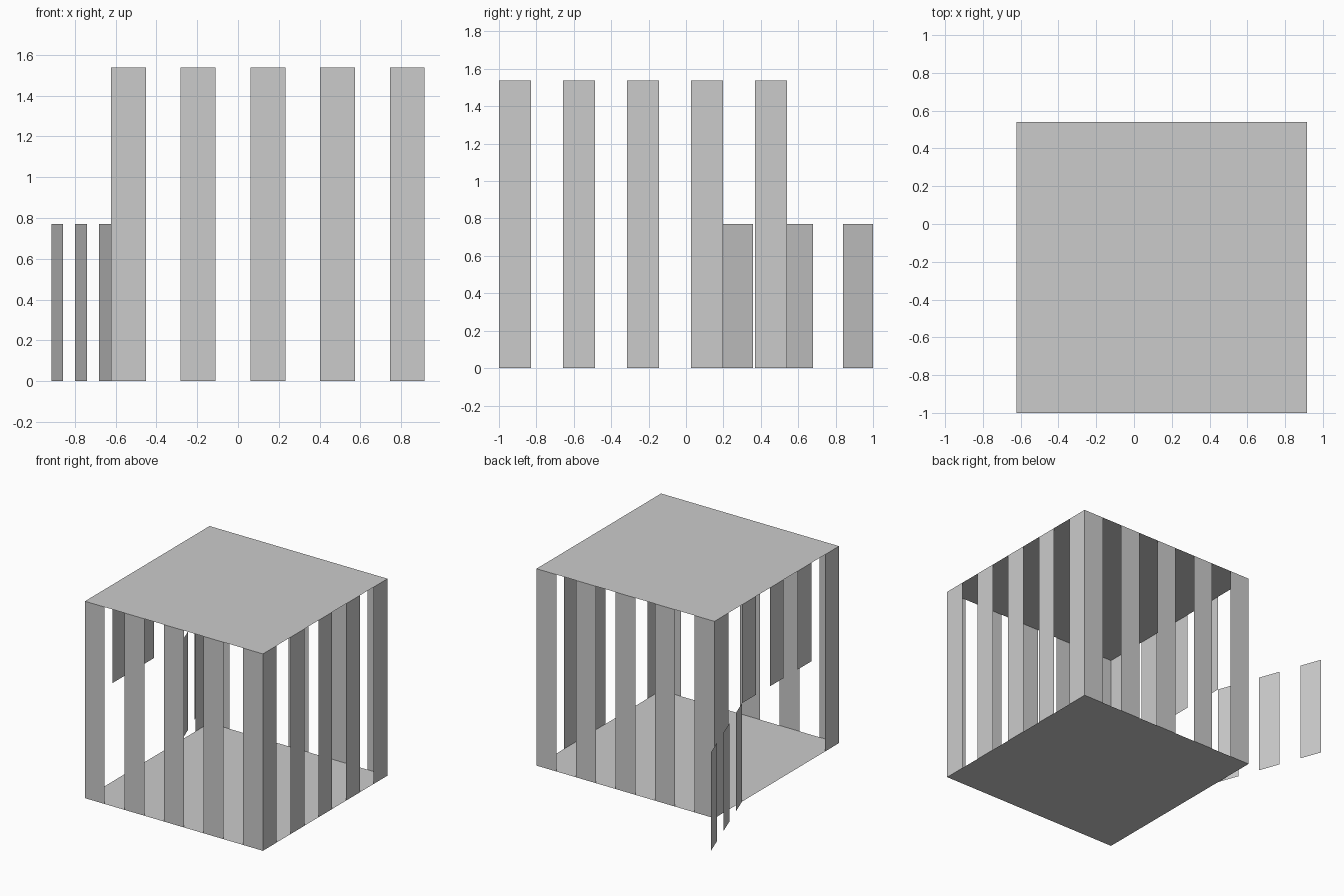
import bpy
import math
from mathutils import Vector

if "Cube" in bpy.data.objects:
    bpy.data.objects.remove(bpy.data.objects["Cube"])

S = 1.5387                        # cage side length
N = 9                             # each wall: 5 bars and 4 gaps of equal width
W = S / N
SWING = math.radians(20)          # door leaf angle away from the wall
X1 = S * (1 + 5 / N * math.sin(SWING)) / 2
X0 = X1 - S
Y0 = -1.0
Y1 = Y0 + S


def make_object(name, quads):
    """Mesh of separate flat quads."""
    verts = [v for q in quads for v in q]
    faces = [tuple(range(4 * i, 4 * i + 4)) for i in range(len(quads))]
    mesh = bpy.data.meshes.new(name)
    mesh.from_pydata(verts, [], faces)
    obj = bpy.data.objects.new(name, mesh)
    bpy.context.collection.objects.link(obj)
    return obj


def bars(name, start, direction, slots, z0=0.0, z1=S):
    """Flat upright bars at the given slots; they face right of the direction."""
    o, d = Vector((*start, 0)), Vector((*direction, 0))
    lo, hi = Vector((0, 0, z0)), Vector((0, 0, z1))
    quads = []
    for s in slots:
        a, b = o + d * W * s, o + d * W * (s + 1)
        quads.append([a + lo, b + lo, b + hi, a + hi])
    return make_object(name, quads)


# Floor and roof sheets
corners = [(X0, Y0), (X1, Y0), (X1, Y1), (X0, Y1)]
make_object("floor", [[(x, y, 0) for x, y in reversed(corners)]])
make_object("roof", [[(x, y, S) for x, y in corners]])

# Three complete barred walls
every = range(0, N, 2)
bars("front_bars", (X0, Y0), (1, 0), every)
bars("right_bars", (X1, Y0), (0, 1), every)
bars("back_bars", (X1, Y1), (-1, 0), every)

# Left wall: full corner bars, short bars above the doorway
bars("left_corner_bars", (X0, Y1), (0, -1), (0, 8))
bars("bars_above_doorway", (X0, Y1), (0, -1), (2, 4, 6), S / 2, S)

# Half-height door leaf, hinged at the back of the doorway and swung open
hinge = (X0, Y1 - 2 * W)
bars("open_door_bars", hinge, (-math.sin(SWING), math.cos(SWING)),
     (0, 2, 4), 0, S / 2)
